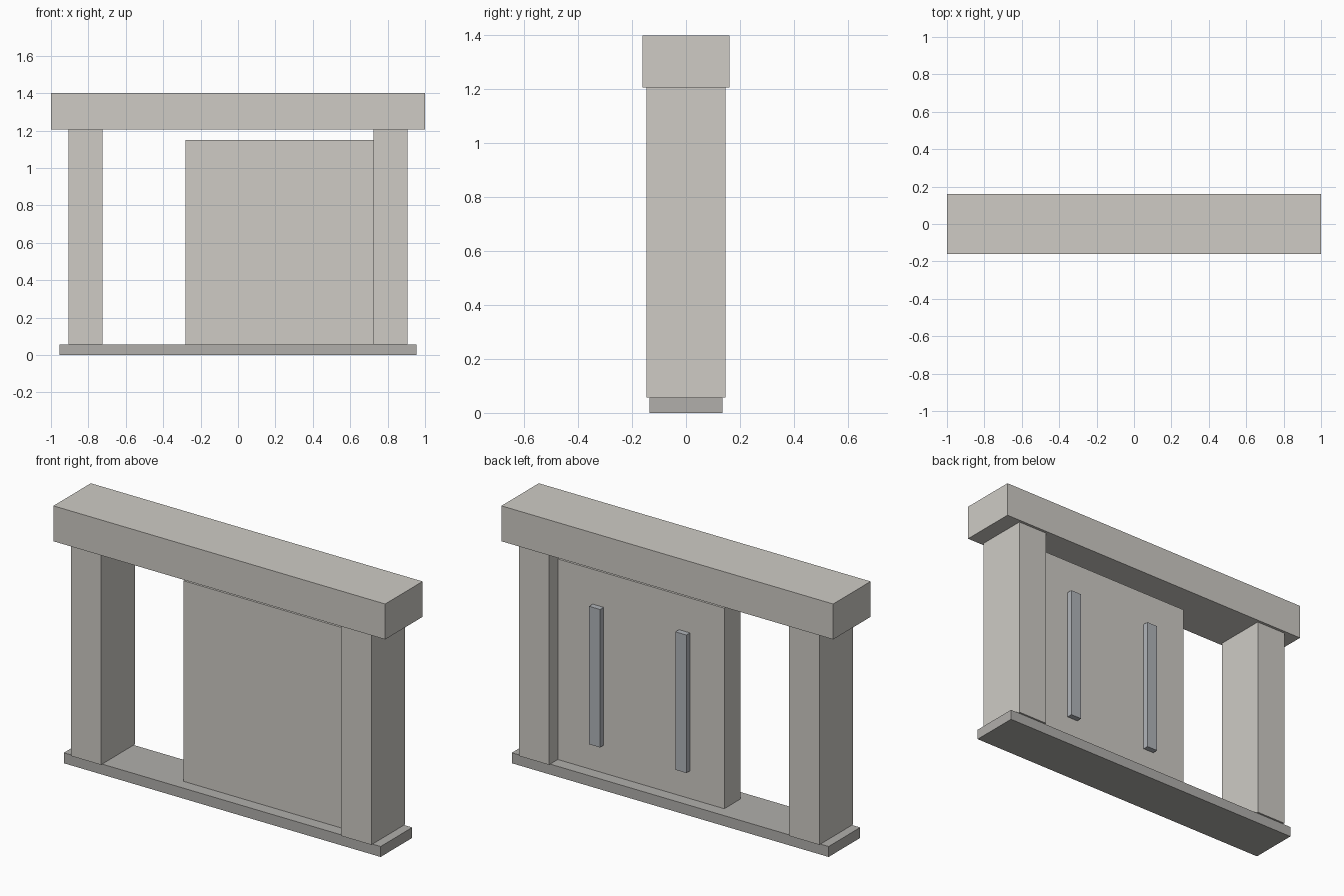
import bpy

if "Cube" in bpy.data.objects:
    bpy.data.objects.remove(bpy.data.objects["Cube"])


def material(name, rgb):
    m = bpy.data.materials.new(name)
    m.diffuse_color = (*rgb, 1)
    m.use_nodes = True
    m.node_tree.nodes["Principled BSDF"].inputs["Base Color"].default_value = m.diffuse_color
    return m


stone = material("stone", (0.62, 0.60, 0.56))
dark_stone = material("dark_stone", (0.44, 0.43, 0.41))
metal = material("metal", (0.44, 0.46, 0.49))


def box(name, x, y, z, mat):
    """Box spanning the (min, max) ranges on each axis."""
    spans = (x, y, z)
    bpy.ops.mesh.primitive_cube_add(size=1, location=[(a + b) / 2 for a, b in spans])
    ob = bpy.context.object
    ob.name = name
    ob.scale = [b - a for a, b in spans]
    bpy.ops.object.transform_apply(location=False, rotation=False, scale=True)
    ob.data.materials.append(mat)
    return ob


# Threshold and lintel
box("threshold", (-0.955, 0.955), (-0.136, 0.136), (0, 0.057), dark_stone)
box("lintel", (-1, 1), (-0.161, 0.161), (1.207, 1.4), stone)

# Side posts
for side, x in (("left", -0.815), ("right", 0.815)):
    box(side + "_post", (x - 0.091, x + 0.091), (-0.146, 0.146), (0.057, 1.207), stone)

# Sliding door slab, pushed against the right post
box("door_slab", (-0.28, 0.724), (-0.07, 0.07), (0.057, 1.15), stone)

# Vertical straps on the back of the slab
for side, x in (("left", -0.04), ("right", 0.48)):
    box(side + "_strap", (x - 0.033, x + 0.033), (0.07, 0.101), (0.208, 0.96), metal)
